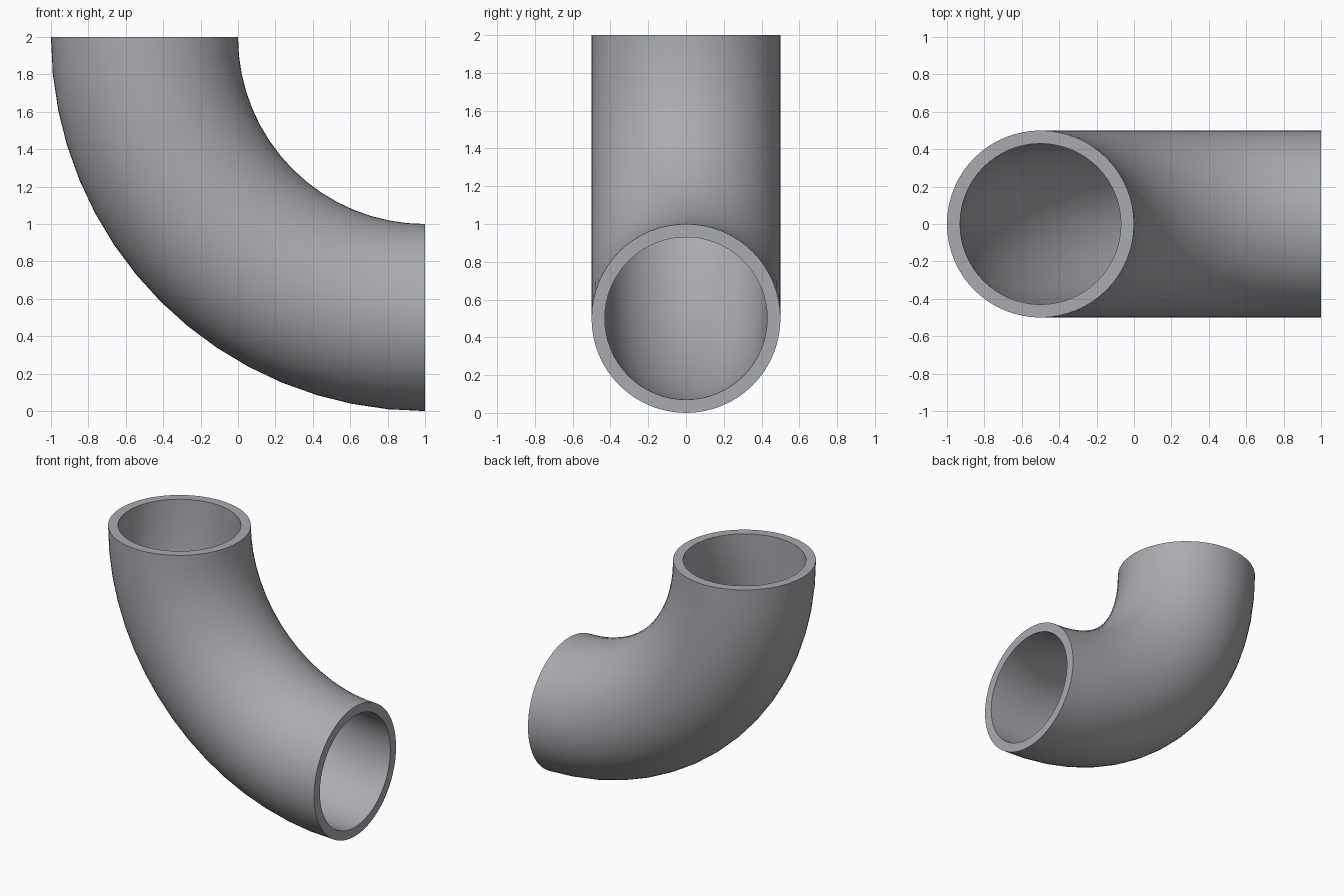
import bpy, bmesh, math

if "Cube" in bpy.data.objects:
    bpy.data.objects.remove(bpy.data.objects["Cube"])

BEND_X, BEND_Z, BEND_R = 1.0, 2.0, 1.5   # centre and radius of the bend
OUTER, INNER = 0.5, 0.43                 # pipe wall radii
STEPS, SIDES = 16, 64

bm = bmesh.new()


def ring(angle, radius):
    """Circle of vertices across the pipe at one angle of the bend."""
    verts = []
    for i in range(SIDES):
        t = 2 * math.pi * i / SIDES
        r = BEND_R + radius * math.cos(t)
        verts.append(bm.verts.new((BEND_X - r * math.cos(angle),
                                   radius * math.sin(t),
                                   BEND_Z - r * math.sin(angle))))
    return verts


def bridge(a, b):
    for i in range(SIDES):
        j = (i + 1) % SIDES
        bm.faces.new((a[i], a[j], b[j], b[i]))


# outer wall, then back along the bore; closing the loop makes both end rims
angles = [math.pi / 2 * k / STEPS for k in range(STEPS + 1)]
rings = [ring(a, OUTER) for a in angles] + [ring(a, INNER) for a in reversed(angles)]
for k in range(len(rings)):
    bridge(rings[k], rings[(k + 1) % len(rings)])
bmesh.ops.recalc_face_normals(bm, faces=bm.faces)

mesh = bpy.data.meshes.new("pipe_elbow")
bm.to_mesh(mesh)
bm.free()
elbow = bpy.data.objects.new("pipe_elbow", mesh)
bpy.context.collection.objects.link(elbow)

# plain grey
grey = bpy.data.materials.new("steel grey")
grey.diffuse_color = (0.40, 0.41, 0.43, 1)
grey.use_nodes = True
grey.node_tree.nodes["Principled BSDF"].inputs["Base Color"].default_value = grey.diffuse_color
mesh.materials.append(grey)

# smooth walls, sharp rims
bpy.context.view_layer.objects.active = elbow
elbow.select_set(True)
bpy.ops.object.shade_smooth_by_angle(angle=math.radians(35))
